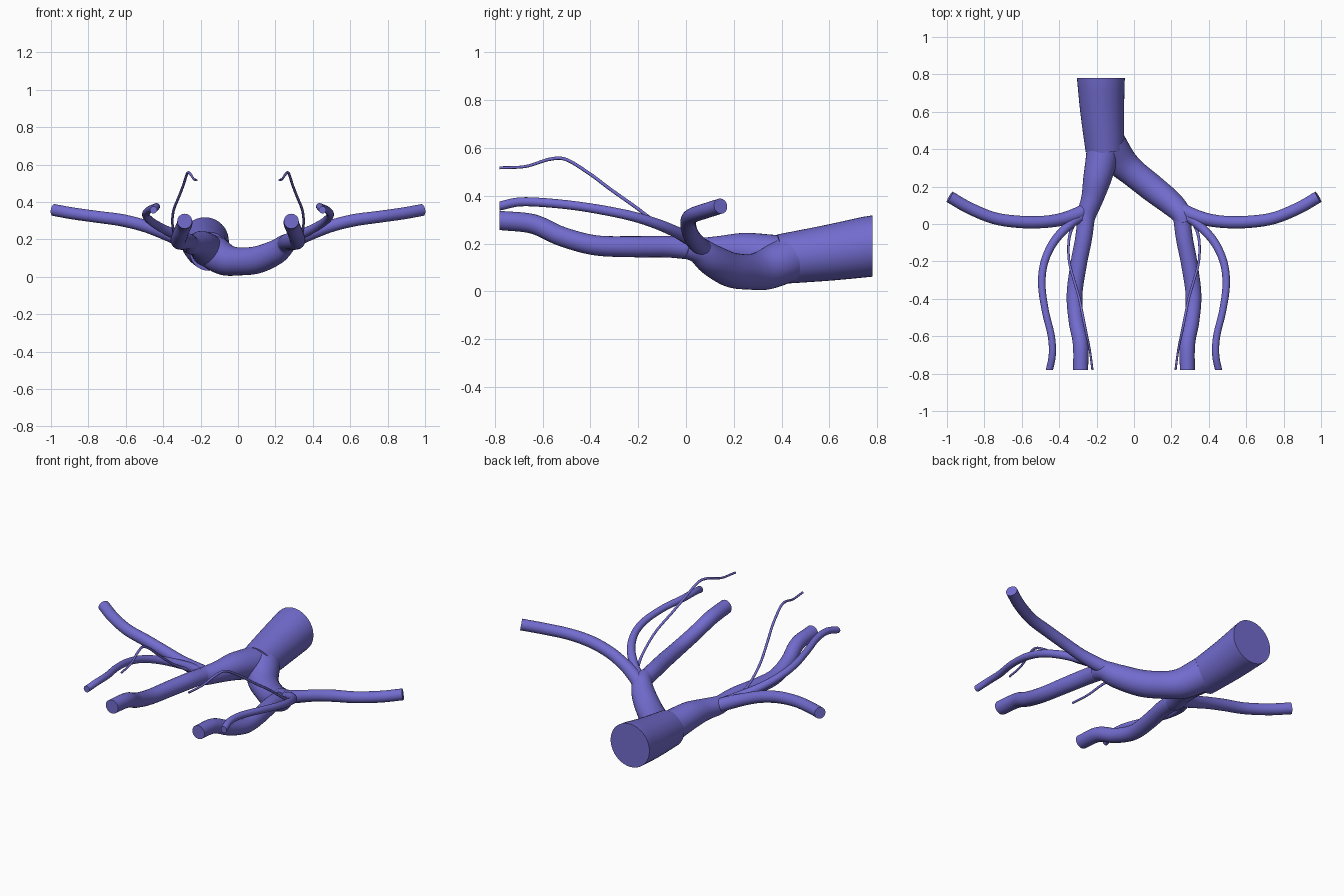
import bpy, bmesh, math
from mathutils import Vector


def catmull(a, b, c, d, t):
    return 0.5 * (2 * b + (c - a) * t + (2 * a - 5 * b + 4 * c - d) * t * t
                  + (3 * b - a - 3 * c + d) * t ** 3)


def tube(name, pts, sides=24, steps=8, start=None, end=None, mirror=False):
    """Smooth capped tube through (x, y, z, radius); start/end override the cut direction."""
    sx = -1 if mirror else 1
    p = [Vector((x * sx, y, z, r)) for x, y, z, r in pts]
    p = [2 * p[0] - p[1]] + p + [2 * p[-1] - p[-2]]
    path = []
    for i in range(1, len(p) - 2):
        for k in range(steps):
            path.append(catmull(p[i - 1], p[i], p[i + 1], p[i + 2], k / steps))
    path.append(p[-2])
    centres = [q.to_3d() for q in path]

    bm = bmesh.new()
    rings, n = [], len(path)
    side = None
    for i, c in enumerate(centres):
        tan = (centres[min(i + 1, n - 1)] - centres[max(i - 1, 0)]).normalized()
        if i == 0 and start:
            tan = Vector(start)
        if i == n - 1 and end:
            tan = Vector(end)
        if side is None:
            side = tan.cross(Vector((0, 0, 1)))
        side = (side - tan * side.dot(tan)).normalized()
        up = tan.cross(side)
        rings.append([bm.verts.new(c + path[i].w * (
            side * math.cos(2 * math.pi * j / sides) + up * math.sin(2 * math.pi * j / sides)))
            for j in range(sides)])
    for a, b in zip(rings, rings[1:]):
        for j in range(sides):
            k = (j + 1) % sides
            bm.faces.new((a[j], a[k], b[k], b[j]))
    bm.faces.new(rings[0][::-1])
    bm.faces.new(rings[-1])
    bmesh.ops.recalc_face_normals(bm, faces=bm.faces)
    mesh = bpy.data.meshes.new(name)
    bm.to_mesh(mesh)
    bm.free()
    obj = bpy.data.objects.new(name, mesh)
    bpy.context.collection.objects.link(obj)
    mesh.materials.append(mat)
    bpy.ops.object.select_all(action='DESELECT')
    obj.select_set(True)
    bpy.context.view_layer.objects.active = obj
    bpy.ops.object.shade_smooth_by_angle(angle=math.radians(40))
    return obj


mat = bpy.data.materials.new("vein_blue")
mat.diffuse_color = (0.17, 0.15, 0.62, 1)
FRONT = (0, -1, 0)

# main trunk
tube("main_trunk", [(-0.177, 0.78, 0.19, 0.128), (-0.17, 0.6, 0.162, 0.117),
                    (-0.155, 0.395, 0.135, 0.104)], sides=40, start=FRONT)

# two common branches of the fork
tube("common_branch_left", [(-0.16, 0.44, 0.138, 0.09), (-0.175, 0.34, 0.155, 0.084),
                            (-0.197, 0.24, 0.17, 0.075), (-0.222, 0.14, 0.172, 0.06),
                            (-0.25, 0.06, 0.172, 0.052), (-0.262, 0.01, 0.18, 0.046)], 32)
tube("common_branch_right", [(-0.13, 0.42, 0.13, 0.094), (-0.07, 0.335, 0.092, 0.085),
                             (0.0, 0.27, 0.082, 0.075), (0.1, 0.19, 0.09, 0.073),
                             (0.2, 0.11, 0.13, 0.066), (0.25, 0.055, 0.17, 0.055),
                             (0.268, 0.0, 0.184, 0.046)], 32)

# paired limb vessels
for label, flip in (("right", False), ("left", True)):
    tube("deep_vessel_" + label,
         [(0.256, 0.03, 0.178, 0.046), (0.27, -0.08, 0.187, 0.045), (0.297, -0.22, 0.187, 0.044),
          (0.318, -0.38, 0.193, 0.042), (0.308, -0.52, 0.23, 0.041), (0.286, -0.64, 0.282, 0.041),
          (0.285, -0.78, 0.297, 0.04)], end=FRONT, mirror=flip)
    tube("side_vessel_" + label,
         [(0.255, 0.075, 0.175, 0.038), (0.32, 0.045, 0.203, 0.037), (0.4, 0.022, 0.235, 0.034),
          (0.5, 0.01, 0.272, 0.033), (0.62, 0.012, 0.302, 0.033), (0.75, 0.032, 0.32, 0.032),
          (0.88, 0.085, 0.338, 0.032), (0.985, 0.145, 0.357, 0.032)], mirror=flip)
    tube("surface_vessel_" + label,
         [(0.28, 0.04, 0.195, 0.026), (0.34, 0.0, 0.227, 0.025), (0.425, -0.09, 0.27, 0.023),
          (0.478, -0.2, 0.308, 0.021), (0.493, -0.32, 0.335, 0.02), (0.475, -0.46, 0.358, 0.019),
          (0.442, -0.6, 0.372, 0.019), (0.437, -0.7, 0.374, 0.019), (0.452, -0.78, 0.357, 0.019)],
         sides=18, end=FRONT, mirror=flip)
    tube("fine_vessel_" + label,
         [(0.3, 0.04, 0.19, 0.014), (0.335, -0.03, 0.225, 0.009), (0.35, -0.11, 0.277, 0.007),
          (0.345, -0.21, 0.352, 0.007), (0.315, -0.32, 0.43, 0.007), (0.292, -0.4, 0.49, 0.007),
          (0.272, -0.5, 0.551, 0.007), (0.258, -0.57, 0.553, 0.007), (0.237, -0.67, 0.523, 0.006),
          (0.222, -0.78, 0.517, 0.006)], sides=10, end=FRONT, mirror=flip)
